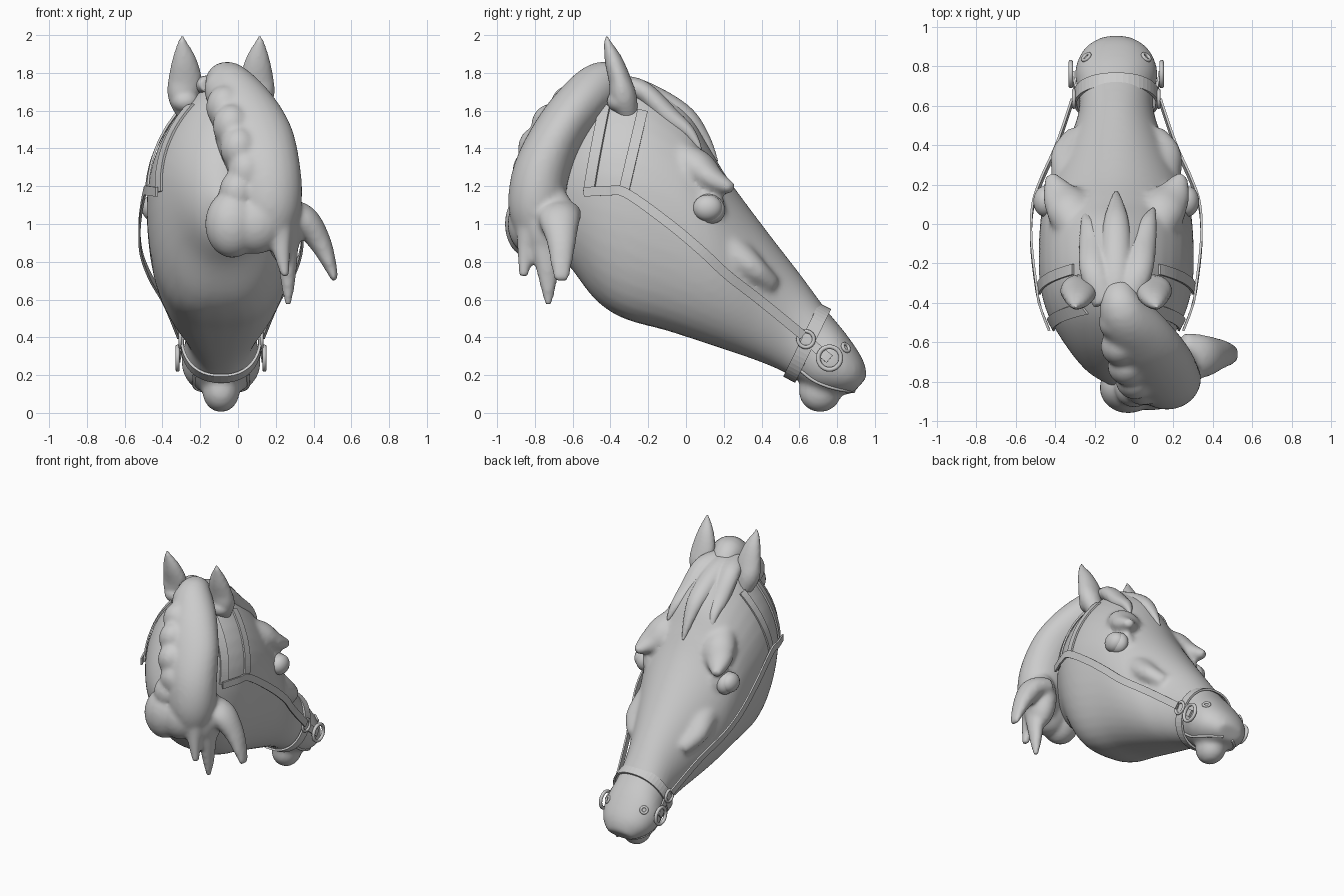
import bpy, bmesh, math
from mathutils import Vector, Matrix
from mathutils.bvhtree import BVHTree

if "Cube" in bpy.data.objects:
    bpy.data.objects.remove(bpy.data.objects["Cube"])

CX = -0.09  # symmetry plane of the head


def spline(pts, n=6):
    """Smooth interpolation through tuples of any length."""
    out = []
    for i in range(len(pts) - 1):
        a, b, c, d = pts[max(i - 1, 0)], pts[i], pts[i + 1], pts[min(i + 2, len(pts) - 1)]
        for k in range(n):
            t = k / n
            out.append([0.5 * (2 * q + (r - p) * t + (2 * p - 5 * q + 4 * r - s) * t * t
                               + (3 * q - p - 3 * r + s) * t ** 3) for p, q, r, s in zip(a, b, c, d)])
    return out + [list(pts[-1])]


def loft(bm, rings):
    vs = [[bm.verts.new(p) for p in r] for r in rings]
    n = len(vs[0])
    for a, b in zip(vs, vs[1:]):
        for i in range(n):
            bm.faces.new((a[i], a[(i + 1) % n], b[(i + 1) % n], b[i]))
    bm.faces.new(vs[0])
    bm.faces.new(vs[-1])


def tube(bm, pts, ref=(1, 0, 0), seg=16, n=6):
    """Tapered tube through (x, y, z, radius along ref, other radius)."""
    sp, rings = spline(pts, n), []
    for i, p in enumerate(sp):
        c = Vector(p[:3])
        t = (Vector(sp[min(i + 1, len(sp) - 1)][:3]) - Vector(sp[max(i - 1, 0)][:3])).normalized()
        a = Vector(ref)
        a = (a - t * a.dot(t)).normalized()
        b = t.cross(a)
        rings.append([c + a * (p[3] * math.cos(k * math.tau / seg)) + b * (p[4] * math.sin(k * math.tau / seg))
                      for k in range(seg)])
    loft(bm, rings)


def ball(bm, c, r, rot_x=0):
    m = Matrix.Translation(c) @ Matrix.Rotation(rot_x, 4, 'X') @ Matrix.Diagonal((*r, 1))
    bmesh.ops.create_uvsphere(bm, u_segments=24, v_segments=16, radius=1, matrix=m)


def finish(bm, name, voxel=None, smooth=6, flat=False):
    bmesh.ops.recalc_face_normals(bm, faces=bm.faces)
    me = bpy.data.meshes.new(name)
    bm.to_mesh(me)
    bm.free()
    if not flat:
        me.shade_smooth()
    ob = bpy.data.objects.new(name, me)
    bpy.context.collection.objects.link(ob)
    if voxel:
        m = ob.modifiers.new("blend", 'REMESH')
        m.mode, m.voxel_size, m.use_smooth_shade = 'VOXEL', voxel, True
        s = ob.modifiers.new("soften", 'SMOOTH')
        s.iterations, s.factor = smooth, 0.5
    return ob


# Head: sections as top y, z, bottom y, z, half width, upper pinch, lower pinch
sections = [(-.82, 1.16, -.82, 1.08, .03, 1, 1), (-.74, 1.36, -.75, .92, .15, 1.1, 1),
            (-.6, 1.58, -.62, .78, .26, 1.3, .9), (-.42, 1.74, -.48, .6, .35, 1.5, .75),
            (-.22, 1.76, -.33, .5, .39, 1.5, .65), (0, 1.61, -.1, .435, .39, 1.4, .7),
            (.12, 1.41, .1, .37, .37, 1.2, .8), (.23, 1.23, .25, .32, .325, 1.1, .85),
            (.43, .96, .38, .275, .25, 1, .85), (.6, .74, .5, .225, .195, 1, .85), (.74, .55, .58, .18, .19, .9, .85),
            (.85, .415, .68, .12, .21, .9, .9), (.935, .285, .78, .1, .175, .9, .9), (.96, .19, .88, .1, .1, 1, 1)]


def head_ring(s, grow=0, n=40):
    ty, tz, by, bz, w, e, f = s
    pts = []
    for k in range(n):
        c, v = math.cos(k * math.tau / n), math.sin(k * math.tau / n)
        x = (w + grow) * math.copysign(abs(c) ** (e if v > 0 else f), c)
        g = 1 + grow / (0.5 * math.hypot(ty - by, tz - bz))
        pts.append(Vector((CX + x, (ty + by) / 2 + (ty - by) / 2 * v * g, (tz + bz) / 2 + (tz - bz) / 2 * v * g)))
    return pts


bm = bmesh.new()
loft(bm, [head_ring(s) for s in spline(sections, 5)])
ball(bm, (CX, .71, .115), (.1, .115, .113))                      # chin
for s in (-1, 1):
    tube(bm, [(CX + s * .17, -.12, 1.42, .06, .06), (CX + s * .225, .05, 1.3, .12, .1),
              (CX + s * .29, .15, 1.23, .09, .065), (CX + s * .335, .25, 1.185, .03, .03)])   # brow
    tube(bm, [(CX + s * .2, .05, .98, .1, .1), (CX + s * .22, .25, .84, .11, .1),
              (CX + s * .245, .36, .76, .085, .07), (CX + s * .2, .46, .67, .05, .05)])      # cheekbone
    ball(bm, (CX + s * .28, .09, 1.085), (.075, .12, .12))       # eye socket
head = finish(bm, "head", .016, 12)
dg = bpy.context.evaluated_depsgraph_get()
skin = BVHTree.FromObject(head, dg)

# Ears
for s, side in ((-1, "left"), (1, "right")):
    bm = bmesh.new()
    tube(bm, [(CX + s * .17, -.3, 1.56, .05, .05), (CX + s * .2, -.33, 1.67, .08, .07),
              (CX + s * .19, -.35, 1.76, .09, .06), (CX + s * .195, -.385, 1.87, .065, .047),
              (CX + s * .205, -.415, 1.96, .026, .02), (CX + s * .205, -.42, 2.003, .005, .005)], n=5)
    ball(bm, (CX + s * .19, -.35, 1.65), (.075, .07, .06))
    finish(bm, side + "_ear", .012, 4)

# Mane: crest swept down the right side, with clumps and hanging tufts
bm = bmesh.new()
tube(bm, [(-.08, -.3, 1.72, .07, .05), (-.06, -.43, 1.745, .12, .12), (.02, -.57, 1.62, .175, .135),
          (.09, -.69, 1.45, .205, .14), (.15, -.77, 1.26, .185, .15), (.17, -.79, 1.08, .165, .15),
          (.17, -.79, .92, .11, .1)], seg=24)
for x, y, z, r in ((-.09, -.5, 1.71, .09), (-.07, -.62, 1.62, .1), (-.035, -.72, 1.52, .1),
                   (.005, -.79, 1.4, .1), (.045, -.82, 1.28, .1), (.0, -.83, 1.17, .1)):
    ball(bm, (x, y, z), (r, r, r * 1.15))
ball(bm, (-.03, -.83, 1.0), (.145, .13, .18))
ball(bm, (.09, -.82, 1.0), (.16, .125, .16))
ball(bm, (.24, -.72, 1.0), (.1, .14, .21))
tube(bm, [(.24, -.75, 1.1, .08, .1), (.26, -.74, .88, .06, .08), (.265, -.73, .68, .037, .045),
          (.265, -.73, .57, .016, .018)])
tube(bm, [(.22, -.82, 1.05, .08, .08), (.23, -.845, .87, .05, .05), (.25, -.86, .72, .022, .025)])
tube(bm, [(.25, -.67, 1.06, .08, .12), (.35, -.67, 1.02, .08, .11), (.43, -.66, .91, .062, .08),
          (.48, -.66, .8, .04, .06), (.515, -.66, .7, .018, .04)], ref=(.7, 0, .7))
finish(bm, "mane", .014, 10)

# Forelock: three locks over the forehead
bm = bmesh.new()
for tip, mid, k in (((CX, .165, 1.32), (CX, -.02, 1.585), 0), ((-.25, .06, 1.4), (-.21, -.1, 1.57), -1),
                    ((.1, .08, 1.39), (.045, -.09, 1.57), 1)):
    m, t = Vector(mid), Vector(tip)
    h = m.lerp(t, .55) + Vector((0, .012, .015))
    tube(bm, [(CX + k * .05, -.4, 1.74, .07, .05), (CX + k * .11, -.24, 1.71, .075, .055),
              (*m, .07, .055), (*h, .042, .035), (*t, .012, .012)])
finish(bm, "forelock", .012, 6)

# Eyes and eyelids
for s, side in ((-1, "left"), (1, "right")):
    bm = bmesh.new()
    ball(bm, (CX + s * .36, .115, 1.085), (.06, .078, .07))
    finish(bm, side + "_eye")
    bm = bmesh.new()
    ball(bm, (CX + s * .335, .125, 1.08), (.06, .085, .076), -.6)
    finish(bm, side + "_eyelid")


def hoop(name, c, R, r, rot=(0, math.pi / 2, 0)):
    bpy.ops.mesh.primitive_torus_add(location=c, rotation=rot, major_radius=R, minor_radius=r,
                                     major_segments=32, minor_segments=10)
    bpy.context.object.name = name
    bpy.ops.object.shade_smooth()


def side_hit(y, z, s):
    return skin.ray_cast(Vector((CX + s * 2, y, z)), Vector((-s, 0, 0)))


def side_x(y, z, s):
    hit = side_hit(y, z, s)[0]
    return abs(hit.x - CX) if hit else .1


def thicken(ob, t):
    m = ob.modifiers.new("thickness", 'SOLIDIFY')
    m.thickness, m.offset = t, 0


def strap(name, pts, width, s, lift, fixed=False):
    """Ribbon through (y, z[, half width]) laid over the side of the head."""
    sp, bm, rows = spline(pts, 8), bmesh.new(), []
    for i, p in enumerate(sp):
        q, r = sp[min(i + 1, len(sp) - 1)], sp[max(i - 1, 0)]
        d = Vector((q[0] - r[0], q[1] - r[1])).normalized() * width / 2
        row = []
        for e in (-1, 1):
            y, z = p[0] - e * d.y, p[1] + e * d.x
            x = max(p[2], side_x(y, z, s) + lift) if fixed else side_x(y, z, s) + lift
            row.append(bm.verts.new((CX + s * x, y, z)))
        rows.append(row)
    for a, b in zip(rows, rows[1:]):
        bm.faces.new((a[0], a[1], b[1], b[0]))
    thicken(finish(bm, name, flat=True), .012)


# Bridle on both sides
for s, side in ((-1, "left"), (1, "right")):
    strap(side + "_rear_cheek_strap", [(-.43, 1.63), (-.46, 1.48), (-.49, 1.32), (-.515, 1.17)], .055, s, .012)
    strap(side + "_front_cheek_strap", [(-.23, 1.6), (-.265, 1.45), (-.3, 1.3), (-.33, 1.17)], .055, s, .012)
    strap(side + "_long_strap", [(-.54, 1.17, .34), (-.42, 1.175, .385), (-.32, 1.165, .405), (-.1, 1.01, .43),
                                 (.08, .86, .425), (.22, .73, .38), (.4, .59, .3), (.62, .41, .225)],
          .05, s, .012, True)
    hoop(side + "_strap_ring", (CX + s * .215, .635, .39), .042, .01)
    hoop(side + "_bit_ring", (CX + s * .23, .76, .29), .06, .012)
    strap(side + "_bit_strap", [(.65, .38), (.7, .335), (.76, .285)], .05, s, .016)
    # Nostril rim lying on the skin
    loc, nor = side_hit(.845, .345, s)[:2]
    hoop(side + "_nostril", loc + nor * .002, .022, .009, nor.to_track_quat('Z', 'Y').to_euler())
    # Lip cord
    bm = bmesh.new()
    tube(bm, [(CX + s * (side_x(y, z, s) + .003), y, z, .009, .009) for y, z in
              ((.6, .23), (.67, .175), (.75, .14), (.83, .12), (.89, .115))], ref=(0, 0, 1), seg=8)
    finish(bm, side + "_lip_cord")

# Noseband around the muzzle
bm = bmesh.new()
axis = Vector((0, .85, -.53)) * .03
ring = head_ring((.735, .55, .56, .19, .197, .9, .85), .01, 48)
a = [bm.verts.new(p - axis * 1.1 + Vector((0, -.01, 0))) for p in ring]
b = [bm.verts.new(p + axis) for p in ring]
for i in range(48):
    j = (i + 1) % 48
    bm.faces.new((a[i], a[j], b[j], b[i]))
thicken(finish(bm, "noseband", flat=True), .014)
